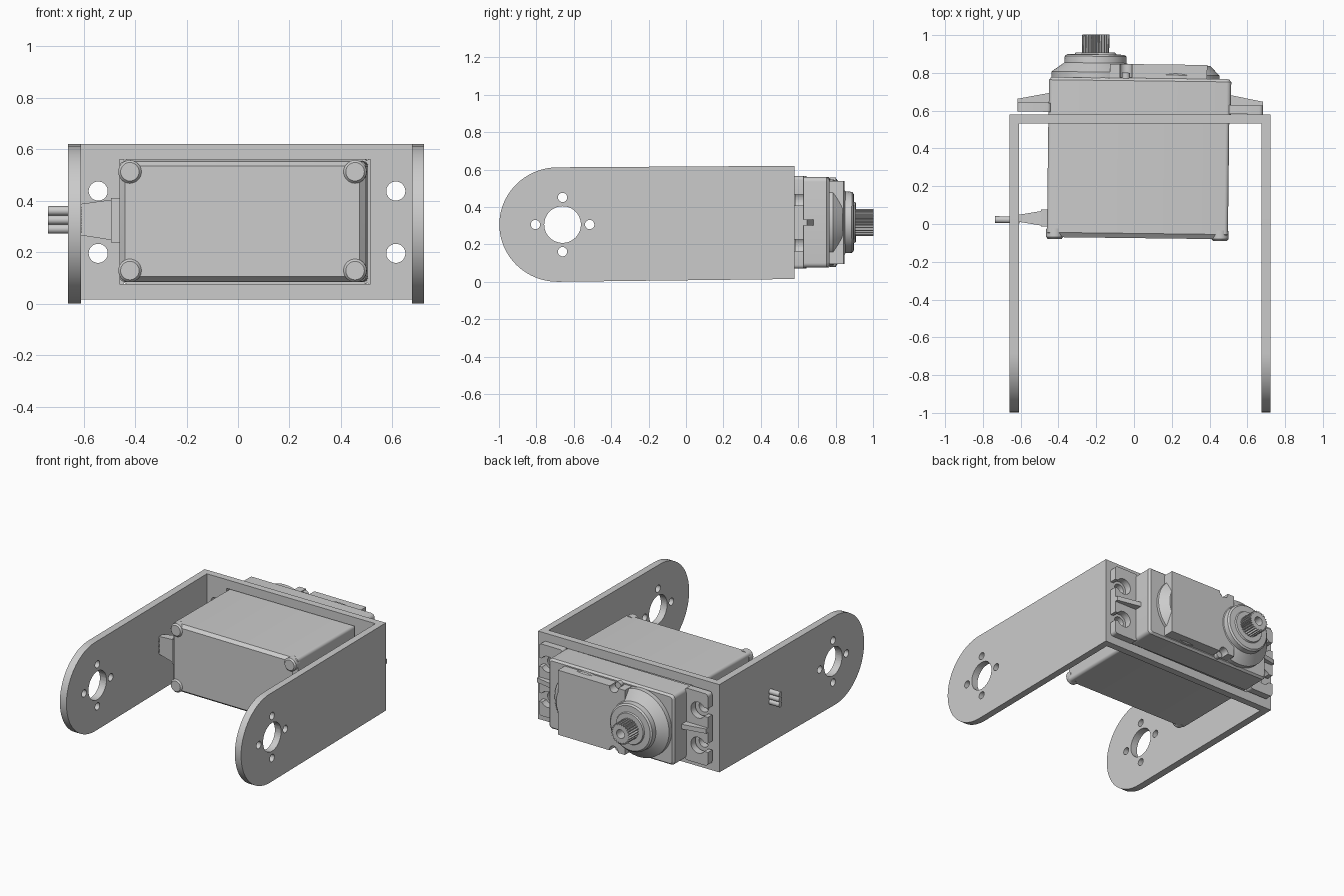
import bpy, bmesh
from math import sin, cos, pi, radians
from mathutils import Matrix, Vector

if "Cube" in bpy.data.objects:
    bpy.data.objects.remove(bpy.data.objects["Cube"])

ZC = 0.318  # height of the servo centre line


def loft(name, rings, axis, smooth=True):
    """Skin 2D rings [(offset, points)] along x (points y,z) or y (points x,z)."""
    bm = bmesh.new()
    rows = []
    for d, pts in rings:
        rows.append([bm.verts.new((d, a, b) if axis == 'x' else (a, d, b)) for a, b in pts])
    n = len(rows[0])
    bm.faces.new(rows[0])
    bm.faces.new(rows[-1])
    for r, s in zip(rows, rows[1:]):
        for i in range(n):
            j = (i + 1) % n
            bm.faces.new((r[i], r[j], s[j], s[i]))
    bmesh.ops.recalc_face_normals(bm, faces=bm.faces)
    me = bpy.data.meshes.new(name)
    bm.to_mesh(me)
    bm.free()
    ob = bpy.data.objects.new(name, me)
    bpy.context.collection.objects.link(ob)
    if smooth:
        finish(ob)
    return ob


def finish(ob):
    bpy.ops.object.select_all(action='DESELECT')
    ob.select_set(True)
    bpy.context.view_layer.objects.active = ob
    bpy.ops.object.shade_smooth_by_angle(angle=radians(30))


def circ(a, b, r, n=40):
    return [(a + r * cos(2 * pi * i / n), b + r * sin(2 * pi * i / n)) for i in range(n)]


def rect(a0, a1, b0, b1):
    return [(a0, b0), (a1, b0), (a1, b1), (a0, b1)]


def rrect(a0, a1, b0, b1, r, n=5):
    pts = []
    corners = [(a1 - r, b1 - r), (a0 + r, b1 - r), (a0 + r, b0 + r), (a1 - r, b0 + r)]
    for k, (a, b) in enumerate(corners):
        for i in range(n + 1):
            t = pi / 2 * (k + i / n)
            pts.append((a + r * cos(t), b + r * sin(t)))
    return pts


def prism(name, pts, axis, d0, d1, smooth=True):
    return loft(name, [(d0, pts), (d1, pts)], axis, smooth)


def lathe(name, x, z, steps, n=48):
    return loft(name, [(y, circ(x, z, r, n)) for y, r in steps], 'y')


def cut(ob, profiles, axis, d0, d1):
    for pts in profiles:
        c = prism("cutter", pts, axis, d0, d1, False)
        m = ob.modifiers.new("cut", 'BOOLEAN')
        m.operation = 'DIFFERENCE'
        m.solver = 'EXACT'
        m.object = c
        bpy.context.view_layer.objects.active = ob
        bpy.ops.object.modifier_apply(modifier=m.name)
        bpy.data.objects.remove(c)
    finish(ob)


# --- U-shaped bracket: two round-ended arms and a windowed plate
arm = [(0.58, 0.015), (0.58, 0.62)]
arm += [(-0.685 - 0.313 * sin(pi * i / 40), 0.306 + 0.306 * cos(pi * i / 40)) for i in range(41)]
hy, hz = -0.66, 0.306
horn_holes = [circ(hy, hz, 0.098, 48)]
horn_holes += [circ(hy + 0.145 * cos(k * pi / 2), hz + 0.145 * sin(k * pi / 2), 0.025, 24) for k in range(4)]
for side, x0, x1 in (("left", -0.66, -0.61), ("right", 0.675, 0.722)):
    ob = prism(side + "_bracket_arm", arm, 'x', x0, x1)
    cut(ob, horn_holes, 'x', x0 - 0.1, x1 + 0.1)

plate = prism("bracket_plate", rect(-0.612, 0.677, 0.015, 0.62), 'y', 0.532, 0.58)
bolts = [(x, z) for x in (-0.543, 0.613) for z in (0.195, 0.437)]
cut(plate, [rect(-0.46, 0.515, 0.075, 0.56)] + [circ(x, z, 0.037) for x, z in bolts], 'y', 0.4, 0.7)

servo = []

# --- servo case: lower body with chamfered end, and wider middle section
servo.append(loft("servo_body", [
    (-0.075, rrect(-0.43, 0.48, 0.105, 0.535, 0.02)),
    (-0.05, rrect(-0.453, 0.505, 0.085, 0.552, 0.02)),
    (0.6, rrect(-0.453, 0.505, 0.083, 0.555, 0.02))], 'y'))
servo.append(loft("servo_middle_case", [
    (0.585, rrect(-0.452, 0.513, 0.076, 0.56, 0.025)),
    (0.758, rrect(-0.452, 0.513, 0.076, 0.56, 0.025)),
    (0.772, rrect(-0.44, 0.50, 0.088, 0.548, 0.02))], 'y'))

# --- case screws on the four front corners
for x in (-0.412, 0.463):
    for z in (0.128, 0.512):
        servo.append(lathe("case_screw", x, z, [(-0.03, 0.045), (-0.075, 0.045), (-0.085, 0.036)], 28))

# --- mounting tabs with open-ended screw slots and a sloped rib
for side, s, xi, xo, xh in (("left", -1, -0.44, -0.618, -0.543), ("right", 1, 0.50, 0.682, 0.613)):
    lo, hi = sorted((xi, xo))
    tab = prism(side + "_mounting_tab", rrect(lo, hi, 0.07, 0.565, 0.02), 'y', 0.588, 0.636)
    holes = []
    for z in (0.195, 0.437):
        holes.append(circ(xh, z, 0.055))
        a, b = sorted((xh, xo + s * 0.05))
        holes.append(rect(a, b, z - 0.03, z + 0.03))
    cut(tab, holes, 'y', 0.5, 0.7)
    servo.append(tab)
    w = 0.016
    servo.append(loft(side + "_tab_rib", [
        (xi, [(0.6, ZC - w), (0.69, ZC - w), (0.69, ZC + w), (0.6, ZC + w)]),
        (xo, [(0.6, ZC - w), (0.655, ZC - w), (0.655, ZC + w), (0.6, ZC + w)])], 'x'))

# --- gear cover: block, round end and round output housing
GX = -0.207
block = prism("gear_cover_block", rect(-0.13, 0.385, 0.095, 0.54), 'y', 0.76, 0.846)
notches = [circ(-0.045, z, 0.033, 24) for z in (0.1, 0.535)]
cut(block, notches, 'y', 0.775, 0.9)
servo.append(block)
end = lathe("gear_cover_round_end", 0.22, ZC, [(0.76, 0.23), (0.79, 0.23), (0.842, 0.18)], 64)
housing = lathe("output_housing", GX, ZC, [(0.76, 0.232), (0.802, 0.232), (0.85, 0.165),
                                           (0.885, 0.163), (0.894, 0.152), (0.896, 0.11),
                                           (0.905, 0.105)], 64)
servo += [end, housing]
for z in (0.1, 0.535):
    servo.append(lathe("cover_screw", -0.045, z, [(0.77, 0.022), (0.80, 0.022)], 20))

# --- toothed output shaft with a screw hole
teeth = 25
gear = []
for i in range(teeth):
    for f, r in ((0, 0.060), (0.3, 0.072), (0.6, 0.072), (0.9, 0.060)):
        t = 2 * pi * (i + f) / teeth
        gear.append((GX + r * cos(t), ZC + r * sin(t)))
shaft = prism("output_shaft", gear, 'y', 0.895, 1.0, False)
cut(shaft, [circ(GX, ZC, 0.03, 24)], 'y', 0.93, 1.1)
servo.append(shaft)

# --- cable strain relief and three wires
servo.append(prism("cable_collar", rect(-0.02, 0.07, 0.238, 0.41), 'x', -0.485, -0.44))
servo.append(loft("cable_strain_relief", [
    (-0.48, rect(-0.015, 0.063, 0.246, 0.404)),
    (-0.61, rect(0.005, 0.04, 0.266, 0.386))], 'x'))
for z in (0.29, 0.325, 0.36):
    servo.append(prism("wire", circ(0.014, z, 0.018, 20), 'x', -0.73, -0.6))

# --- the servo sits very slightly turned in its bracket
pivot = Vector((0.03, 0.59, 0))
turn = Matrix.Translation(pivot) @ Matrix.Rotation(radians(-0.7), 4, 'Z') @ Matrix.Translation(-pivot)
for ob in servo:
    ob.data.transform(turn)
